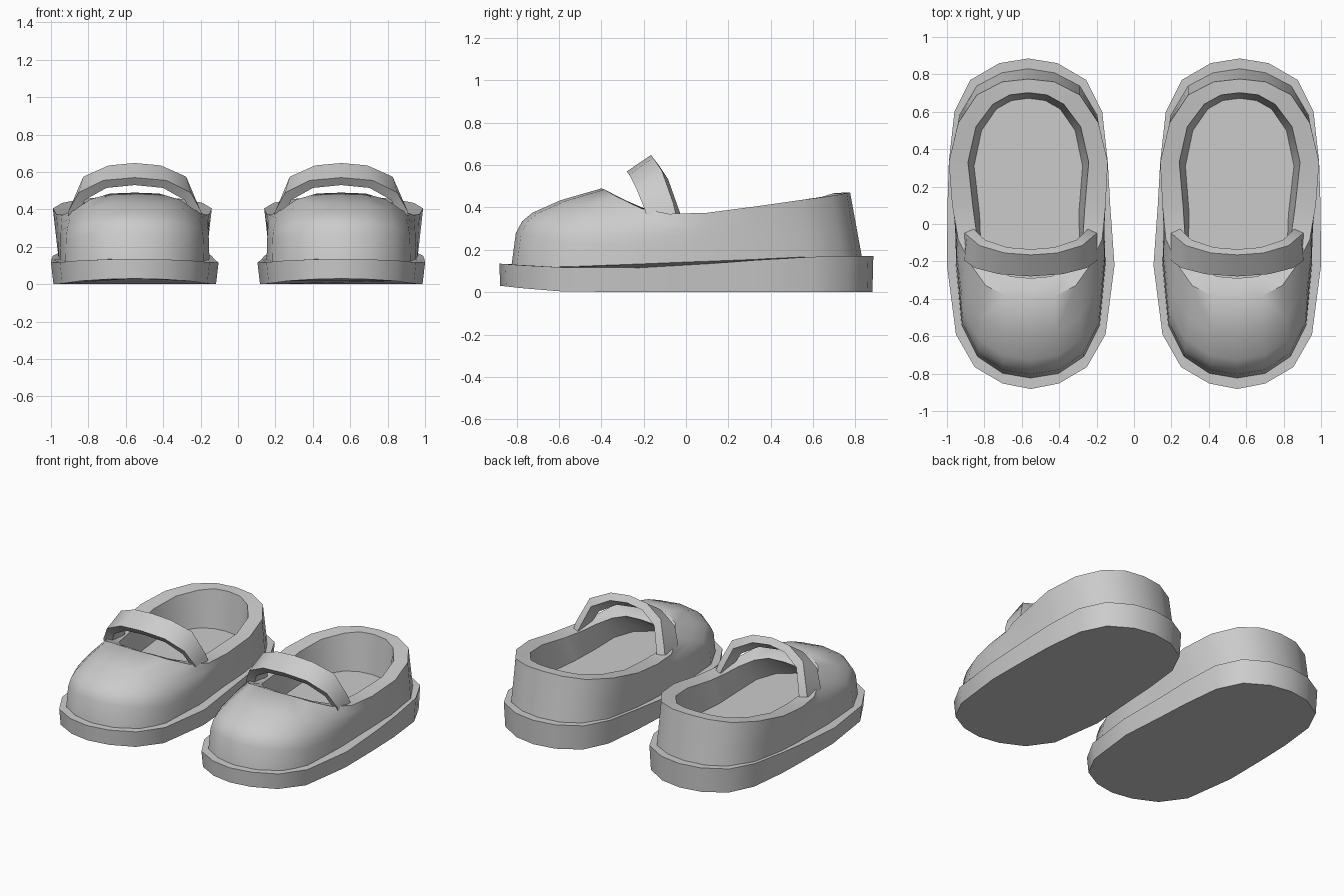
import bpy, bmesh, math

if "Cube" in bpy.data.objects:
    bpy.data.objects.remove(bpy.data.objects["Cube"])

# One plain grey for the whole pair
grey = bpy.data.materials.new("plain_grey")
grey.diffuse_color = (0.6, 0.6, 0.6, 1)
grey.use_nodes = True
grey.node_tree.nodes["Principled BSDF"].inputs["Base Color"].default_value = grey.diffuse_color


def centre_x(y):
    """Centre line of the left shoe, bending slightly outward at the heel."""
    t = min(max((y + 0.25) / 0.5, 0), 1)
    return -0.552 - 0.013 * t * t * (3 - 2 * t)


def sole_top(y):
    """Height of the wavy upper edge of the sole."""
    if y < -0.35:
        return 0.113 + 0.022 * ((-0.35 - y) / 0.53) ** 2
    t = min((y + 0.35) / 1.1, 1)
    return 0.113 + 0.057 * t * t * (3 - 2 * t)


def full_ring(half):
    """Half outline (width, y, z) from toe to heel -> closed loop."""
    right = [(centre_x(y) + w, y, z) for w, y, z in half]
    left = [(centre_x(y) - w, y, z) for w, y, z in half[-2:0:-1]]
    return right + left


def finish(name, rings, closed=True):
    """Skin rings of points, cap both ends, mirror to the other shoe."""
    bm = bmesh.new()
    rows = [[bm.verts.new(p) for p in r] for r in rings]
    n = len(rows[0])
    for a, b in zip(rows, rows[1:]):
        for i in range(n):
            j = (i + 1) % n
            bm.faces.new((a[i], a[j], b[j], b[i]))
    bm.faces.new(rows[0][::-1])
    bm.faces.new(rows[-1])
    bmesh.ops.recalc_face_normals(bm, faces=bm.faces[:])
    mesh = bpy.data.meshes.new(name)
    bm.to_mesh(mesh)
    bm.free()
    mesh.materials.append(grey)
    ob = bpy.data.objects.new(name, mesh)
    bpy.context.collection.objects.link(ob)
    bpy.ops.object.select_all(action='DESELECT')
    ob.select_set(True)
    bpy.context.view_layer.objects.active = ob
    bpy.ops.object.shade_smooth_by_angle(angle=math.radians(45))
    ob.modifiers.new("other_shoe", 'MIRROR').use_axis[0] = True
    return ob


# Sole: slightly tapered slab with a lifted toe
sole = [(0, -.882), (.15, -.853), (.30, -.765), (.40, -.59), (.448, -.22), (.435, .1),
        (.425, .33), (.395, .60), (.31, .77), (.155, .86), (0, .885)]
bottom = [(w * .97, y * .995, 0.03 * (max(0, -0.5 - y) / 0.38) ** 1.5) for w, y in sole]
top = [(w, y, sole_top(y)) for w, y in sole]
finish("sole", [full_ring(bottom), full_ring(top)])

# Upper: base outline, rim, inner rim and insole outline
base = [(0, -.825), (.15, -.80), (.285, -.71), (.37, -.54), (.40, -.22), (.395, .10),
        (.395, .33), (.37, .58), (.275, .74), (.14, .81), (0, .832)]
rim = [(0, -.40, .49), (.13, -.385, .485), (.24, -.33, .453), (.325, -.21, .395),
       (.385, -.08, .37), (.41, .10, .375), (.425, .33, .405), (.375, .54, .435),
       (.275, .69, .455), (.14, .76, .468), (0, .775, .472)]
inner = [(0, -.29, .43), (.11, -.28, .43), (.19, -.24, .41), (.255, -.16, .38),
         (.285, -.05, .365), (.30, .10, .372), (.323, .33, .40), (.28, .52, .43),
         (.19, .64, .45), (.10, .69, .465), (0, .702, .468)]
insole = [(0, -.62), (.12, -.60), (.22, -.52), (.27, -.38), (.265, -.15), (.265, .05),
          (.29, .31), (.25, .50), (.17, .615), (.09, .66), (0, .672)]


def wall_ring(toe_in, up):
    """Ring between base and rim; the toe domes, the heel stays straight."""
    ring = []
    for i, ((bw, by), (rw, ry, rz)) in enumerate(zip(base, rim)):
        t = min(max((i - 3) / 3, 0), 1)
        f = toe_in * (1 - t) + up * t
        bz = sole_top(by) - 0.01
        ring.append((bw + (rw - bw) * f, by + (ry - by) * f, bz + (rz - bz) * up))
    return full_ring(ring)


profile = [(0, 0), (.05, .43), (.12, .58), (.235, .69), (.55, .85), (1, 1)]
finish("upper", [wall_ring(f, g) for f, g in profile]
       + [full_ring(inner), full_ring([(w, y, 0.2) for w, y in insole])])

# Strap: leaning arched band, each section has four corners
front = [(0, -.28, .57), (.17, -.268, .555), (.30, -.235, .49), (.355, -.195, .39), (.36, -.18, .33)]
back = [(0, -.165, .648), (.14, -.155, .635), (.275, -.115, .575), (.34, -.06, .42), (.365, -.04, .33)]


def strap_section(i, side):
    f, b = front[i], back[i]
    inside = [(w * .89, y + .03, z - .04) for w, y, z in (b, f)]
    return [(-0.552 + side * w, y, z) for w, y, z in [f, b] + inside]


finish("strap", [strap_section(i, -1) for i in range(4, 0, -1)]
       + [strap_section(i, 1) for i in range(5)])
